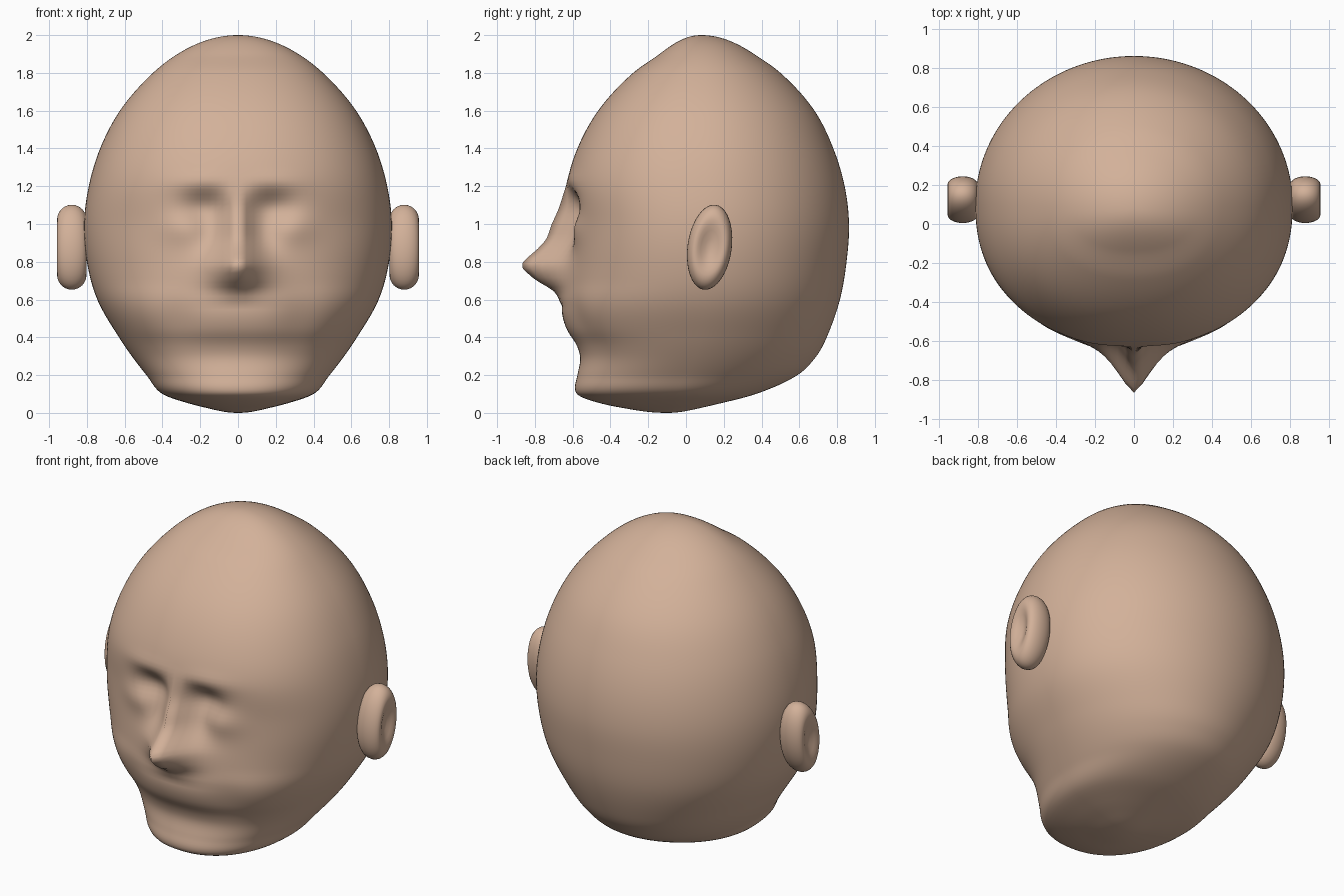
import bpy, bmesh, math
from mathutils import Matrix

if "Cube" in bpy.data.objects:
    bpy.data.objects.remove(bpy.data.objects["Cube"])

skin = bpy.data.materials.new("skin tan")
skin.diffuse_color = (0.65, 0.44, 0.32, 1)
skin.use_nodes = True
skin.node_tree.nodes["Principled BSDF"].inputs["Base Color"].default_value = skin.diffuse_color


def curve(keys):
    """Smooth interpolation through (t, value) keys."""
    n = len(keys)
    slope = []
    for i in range(n):
        a, b = keys[max(i - 1, 0)], keys[min(i + 1, n - 1)]
        slope.append((b[1] - a[1]) / (b[0] - a[0]))

    def f(t):
        if t <= keys[0][0]:
            return keys[0][1]
        for i in range(n - 1):
            (t0, v0), (t1, v1) = keys[i], keys[i + 1]
            if t <= t1:
                h = t1 - t0
                s = (t - t0) / h
                return ((2*s**3 - 3*s*s + 1) * v0 + (s**3 - 2*s*s + s) * h * slope[i]
                        + (3*s*s - 2*s**3) * v1 + (s**3 - s*s) * h * slope[i + 1])
        return keys[-1][1]
    return f


def angle(z):
    return math.acos(max(-1, min(1, 1 - z)))


def by_height(keys):
    """Curve over height, rounded off at the crown and the base."""
    f = curve([(angle(z), v) for z, v in keys])
    return lambda z: f(angle(z))


def bump(d, w, p=2):
    return math.exp(-(abs(d) / w) ** p)


# Head outline: half width, front, back and depth of the widest point
half_width = by_height([(0, 0), (.02, .14), (.05, .26), (.1, .40), (.2, .485), (.4, .63), (.6, .745),
                        (.8, .80), (1, .815), (1.2, .79), (1.4, .73), (1.6, .625), (1.8, .45),
                        (1.9, .32), (2, 0)])
front = by_height([(0, -.1), (.02, -.3), (.05, -.45), (.09, -.565), (.13, -.588), (.2, -.575), (.29, -.56),
                   (.36, -.58), (.44, -.63), (.52, -.655), (.6, -.655), (.7, -.63), (.85, -.615),
                   (1, -.61), (1.22, -.625), (1.4, -.575), (1.6, -.465), (1.8, -.28),
                   (1.9, -.14), (2, .08)])
back = by_height([(0, -.1), (.02, .05), (.05, .18), (.1, .37), (.2, .59), (.3, .69), (.4, .745), (.6, .815),
                  (.8, .85), (1, .863), (1.2, .84), (1.4, .78), (1.6, .68), (1.8, .5),
                  (1.9, .36), (2, .08)])
middle = by_height([(0, -.1), (.1, -.06), (.3, .05), (.6, .1), (1, .1), (2, .08)])

# Nose ridge height and width
nose = curve([(.57, 0), (.64, .05), (.7, .16), (.74, .215), (.78, .25), (.82, .225), (.86, .18),
              (.92, .13), (1, .105), (1.1, .06), (1.2, .01), (1.26, 0)])
nose_width = curve([(.57, .16), (.78, .125), (.9, .09), (1.0, .07), (1.25, .07)])


def relief(x, z):
    """Forward offset of the face surface."""
    ax = abs(x)
    d = nose(z) * bump(x, nose_width(z), 1.5)
    d -= .065 * bump(ax - .17, .13) * bump(z - 1.09, .085)     # eye socket
    d -= .03 * bump(ax - .15, .08) * bump(z - .96, .10)        # side of the nose
    d += .02 * bump(ax - .29, .12) * bump(z - .98, .08)        # lower lid
    d += .012 * bump(ax - .2, .16) * bump(z - 1.22, .05)       # brow
    d -= .02 * bump(ax - .33, .12) * bump(z - .5, .14)         # mouth corner
    return d


# Head: stacked rings between two poles
RINGS, SEGS = 120, 160
bm = bmesh.new()
rings = []
for i in range(1, RINGS):
    z = 1 - math.cos(math.pi * i / RINGS)
    w, f, b, m = half_width(z), front(z), back(z), middle(z)
    ring = []
    for j in range(SEGS):
        t = 2 * math.pi * j / SEGS
        c, s = math.cos(t), math.sin(t)
        e = 2 if s >= 0 else 2 / 1.12                          # flatter face than back
        x = w * math.copysign(abs(c) ** (1 if s >= 0 else 2 / 2.24), c)
        if s >= 0:
            y = m + (b - m) * s
        else:
            y = m - (m - f) * abs(s) ** (e / 2) - relief(x, z) * min(1, -3 * s)
        ring.append(bm.verts.new((x, y, z)))
    rings.append(ring)
for lo, hi in zip(rings, rings[1:]):
    for j in range(SEGS):
        k = (j + 1) % SEGS
        bm.faces.new((lo[j], lo[k], hi[k], hi[j]))
base = bm.verts.new((0, -.1, 0))
crown = bm.verts.new((0, .08, 2))
for j in range(SEGS):
    k = (j + 1) % SEGS
    bm.faces.new((base, rings[0][k], rings[0][j]))
    bm.faces.new((crown, rings[-1][j], rings[-1][k]))


def finish(name, bm):
    bmesh.ops.recalc_face_normals(bm, faces=bm.faces)
    for face in bm.faces:
        face.smooth = True
    mesh = bpy.data.meshes.new(name)
    bm.to_mesh(mesh)
    bm.free()
    mesh.materials.append(skin)
    obj = bpy.data.objects.new(name, mesh)
    bpy.context.collection.objects.link(obj)


finish("head", bm)

# Ears: rounded oval discs, dished on both faces
rim = [(.65 + .35 * math.cos(a), .078 * math.sin(a))
       for a in [math.pi / 2 - math.pi * i / 12 for i in range(13)]]
profile = [(0, .05), (.2, .054), (.4, .067), (.53, .075)] + rim + \
          [(.53, -.075), (.4, -.067), (.2, -.054), (0, -.05)]
for side, name in ((1, "right_ear"), (-1, "left_ear")):
    bm = bmesh.new()
    verts = [bm.verts.new((h, r, 0)) for r, h in profile]
    edges = [bm.edges.new(p) for p in zip(verts, verts[1:])]
    bmesh.ops.spin(bm, geom=verts + edges, cent=(0, 0, 0), axis=(1, 0, 0),
                   angle=2 * math.pi, steps=40)
    bmesh.ops.remove_doubles(bm, verts=bm.verts, dist=1e-4)
    bm.transform(Matrix.Translation((side * .88, .125, .877)) @ Matrix.Rotation(math.radians(-8), 4, 'X')
                 @ Matrix.Diagonal((1, .117, .227, 1)))
    finish(name, bm)
